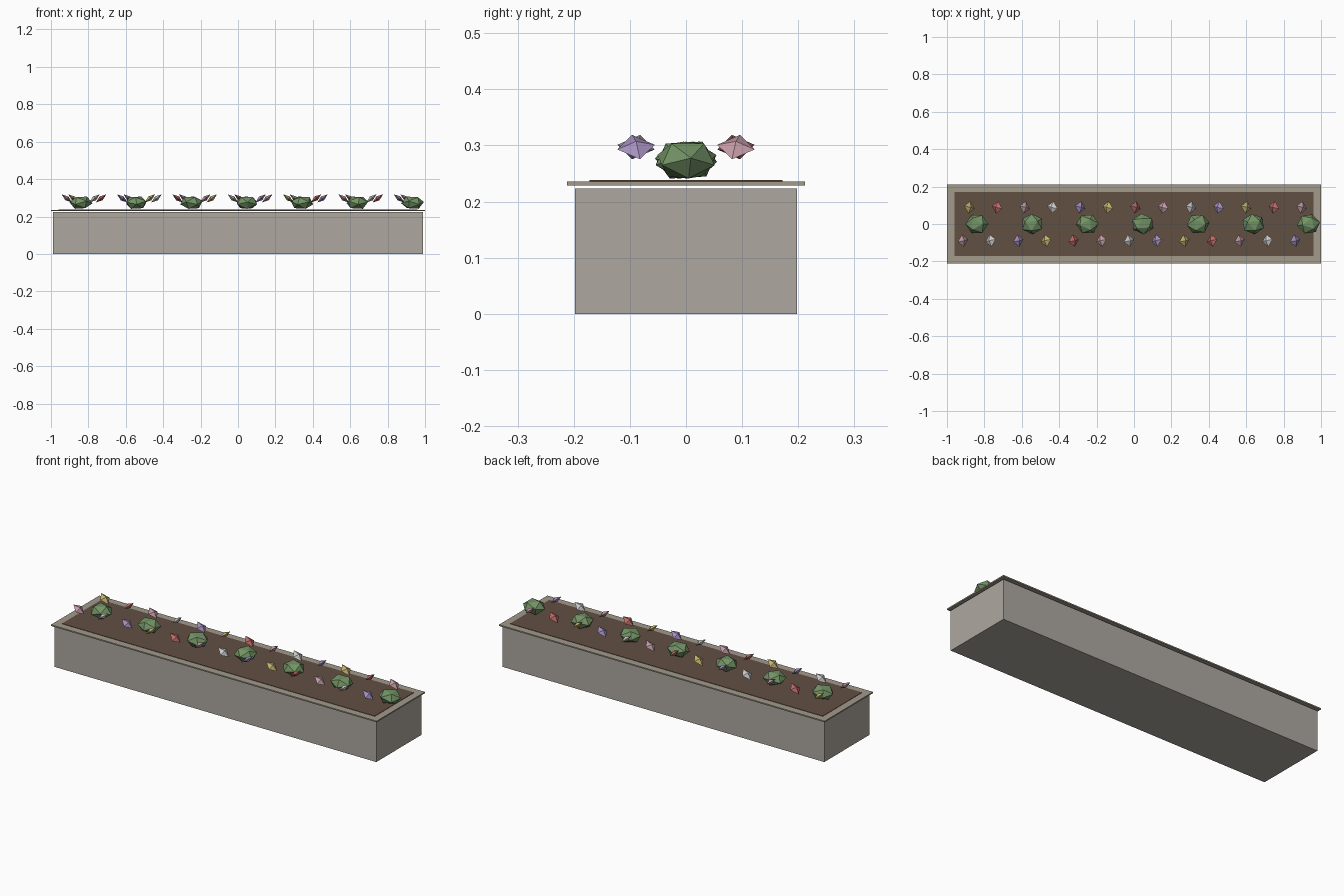
import bpy, bmesh, math
from mathutils import Matrix, Vector

if "Cube" in bpy.data.objects:
    bpy.data.objects.remove(bpy.data.objects["Cube"])


def material(name, rgb):
    m = bpy.data.materials.new(name)
    m.diffuse_color = (*rgb, 1)
    m.use_nodes = True
    m.node_tree.nodes["Principled BSDF"].inputs["Base Color"].default_value = m.diffuse_color
    return m


def add_object(name, bm, mat):
    bmesh.ops.recalc_face_normals(bm, faces=bm.faces)
    me = bpy.data.meshes.new(name)
    bm.to_mesh(me)
    bm.free()
    me.materials.append(mat)
    ob = bpy.data.objects.new(name, me)
    bpy.context.collection.objects.link(ob)
    return ob


def box(name, size, centre, mat):
    bm = bmesh.new()
    bmesh.ops.create_cube(bm, size=1)
    bmesh.ops.transform(bm, matrix=Matrix.Translation(centre) @ Matrix.Diagonal((*size, 1)), verts=bm.verts)
    return add_object(name, bm, mat)


stone = material("stone", (0.42, 0.39, 0.35))
rim_mat = material("rim_stone", (0.36, 0.32, 0.26))
soil_mat = material("soil", (0.12, 0.08, 0.055))
leaf = material("leaf", (0.17, 0.29, 0.13))

# Planter trough
box("trough", (1.976, 0.396, 0.223), (0, 0, 0.1115), stone)

# Thin rim frame floating just above the trough
bm = bmesh.new()
loops = []
for z in (0.229, 0.236):
    for hx, hy in ((1.0, 0.212), (0.955, 0.168)):
        loops.append([bm.verts.new((sx * hx, sy * hy, z))
                      for sx, sy in ((-1, -1), (1, -1), (1, 1), (-1, 1))])
lo_out, lo_in, hi_out, hi_in = loops
for a, b in ((lo_out, hi_out), (hi_out, hi_in), (hi_in, lo_in), (lo_in, lo_out)):
    for i in range(4):
        j = (i + 1) % 4
        bm.faces.new((a[i], a[j], b[j], b[i]))
add_object("rim", bm, rim_mat)

# Soil sheet
box("soil", (1.92, 0.344, 0.004), (0, 0, 0.236), soil_mat)

# Low-poly shrubs: flattened icosahedra with an edge on top
for i in range(7):
    bm = bmesh.new()
    bmesh.ops.create_icosphere(bm, subdivisions=1, radius=0.062)
    turn = Matrix.Rotation(math.radians(31.72), 4, 'Y')
    m = (Matrix.Translation((-0.84 + 0.2955 * i, 0, 0.274))
         @ Matrix.Diagonal((1.0, 0.9, 0.62, 1))
         @ Matrix.Rotation(0.55 * i, 4, 'Z') @ turn)
    bmesh.ops.transform(bm, matrix=m, verts=bm.verts)
    add_object(f"shrub_{i + 1}", bm, leaf)

# Flowers: flat octahedra in two rows, tilted alternately
colours = [material("yellow_petal", (0.55, 0.46, 0.16)), material("red_petal", (0.5, 0.15, 0.14)),
           material("pink_petal", (0.55, 0.33, 0.39)), material("white_petal", (0.6, 0.62, 0.6)),
           material("purple_petal", (0.38, 0.28, 0.52))]


def flower(name, centre, tilt, spin, mat):
    bm = bmesh.new()
    bmesh.ops.create_uvsphere(bm, u_segments=4, v_segments=2, radius=1)
    m = (Matrix.Translation(centre) @ Matrix.Rotation(tilt, 4, 'Y')
         @ Matrix.Rotation(spin, 4, 'Z') @ Matrix.Diagonal((0.036, 0.034, 0.013, 1)))
    bmesh.ops.transform(bm, matrix=m, verts=bm.verts)
    add_object(name, bm, mat)


for i in range(13):
    tilt = math.radians(38) * (1 if i % 2 == 0 else -1)
    flower(f"back_flower_{i + 1}", (-0.88 + 0.148 * i, 0.089, 0.297), tilt, -0.2, colours[i % 5])
    flower(f"front_flower_{i + 1}", (-0.915 + 0.148 * i, -0.089, 0.297), tilt, 0.2, colours[(i + 2) % 5])
